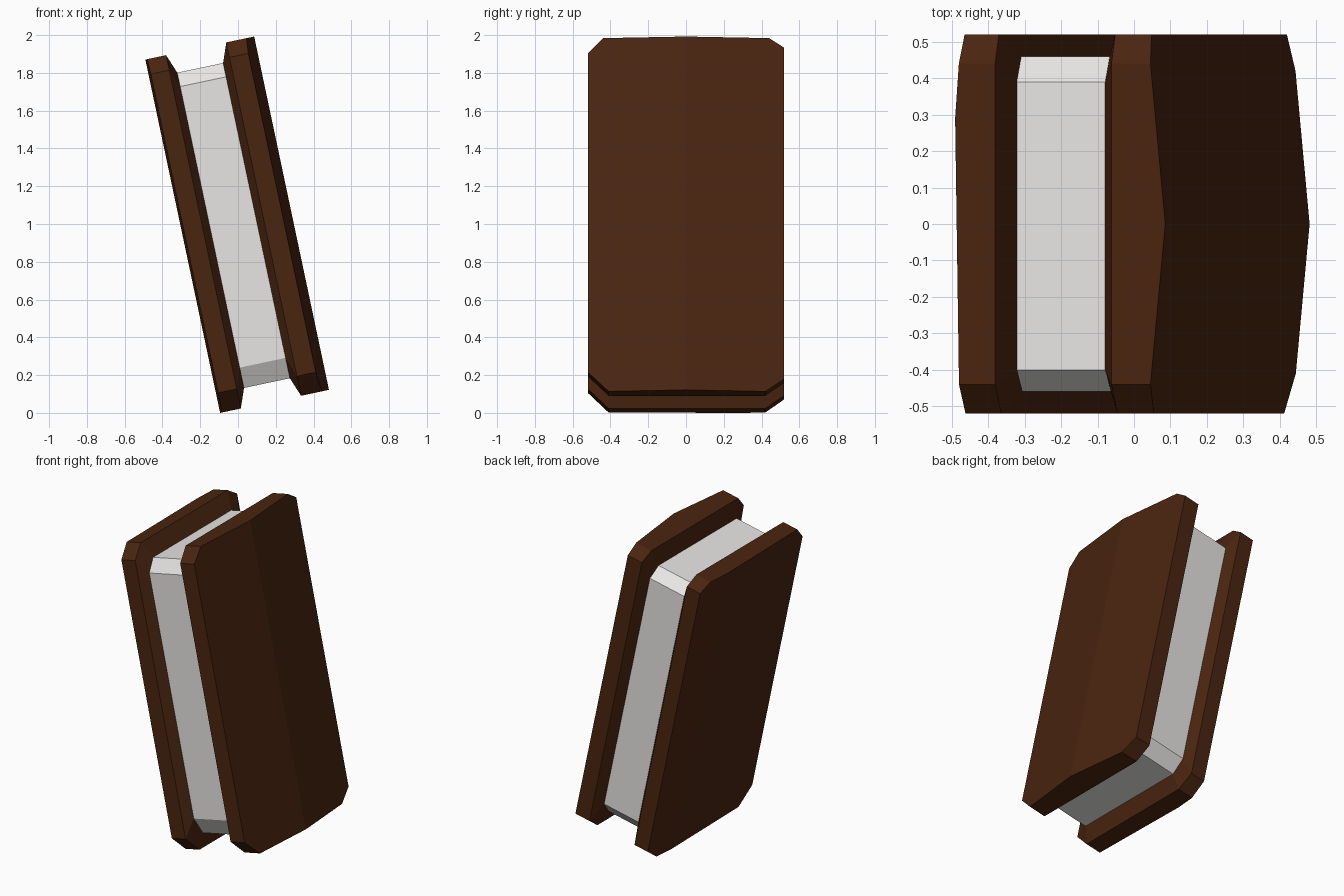
import bpy, bmesh, math

if "Cube" in bpy.data.objects:
    bpy.data.objects.remove(bpy.data.objects["Cube"])

TILT = math.radians(11.95)
C, S = math.cos(TILT), math.sin(TILT)


def material(name, rgb):
    m = bpy.data.materials.new(name)
    m.diffuse_color = (*rgb, 1)
    m.use_nodes = True
    m.node_tree.nodes["Principled BSDF"].inputs["Base Color"].default_value = m.diffuse_color
    return m


brown = material("chocolate brown", (0.068, 0.018, 0.005))
cream = material("cream white", (0.80, 0.79, 0.775))


def place(v, y, u):
    """Leaning frame: v across the sandwich, u along its length."""
    return (C * v - S * u, y, 1.0 + C * u + S * v)


def outline(half, top, bottom, crease, cf, cb, uf, ub):
    """Cut-corner rectangle in (y, u); cf/cb are corner sizes in y, uf/ub in u,
    each given as (top, bottom) for the front and back corners."""
    return [(-half, bottom + uf[1]), (-half, top - uf[0]), (-half + cf[0], top),
            (crease, top), (half - cb[0], top), (half, top - ub[0]),
            (half, bottom + ub[1]), (half - cb[1], bottom), (crease, bottom),
            (-half + cf[1], bottom)]


def loft(name, loops, mat):
    """Skin a stack of loops; both caps are split along the crease."""
    bm = bmesh.new()
    rings = [[bm.verts.new(place(*p)) for p in loop] for loop in loops]
    for a, b in zip(rings, rings[1:]):
        n = len(a)
        for i in range(n):
            j = (i + 1) % n
            bm.faces.new((a[i], a[j], b[j], b[i]))
    for r in (rings[0], rings[-1]):
        bm.faces.new([r[i] for i in (8, 9, 0, 1, 2, 3)])
        bm.faces.new([r[i] for i in (3, 4, 5, 6, 7, 8)])
    bmesh.ops.recalc_face_normals(bm, faces=bm.faces)
    me = bpy.data.meshes.new(name)
    bm.to_mesh(me)
    bm.free()
    me.materials.append(mat)
    ob = bpy.data.objects.new(name, me)
    bpy.context.collection.objects.link(ob)
    return ob


def wafer(name, crease, v_crease, v_front, v_back, v_edge, v_inner):
    rim = outline(0.52, 0.961, -0.951, crease, (0.08, 0.11), (0.08, 0.10),
                  (0.081, 0.106), (0.05, 0.07))

    def outer(y):
        # outer face slopes from the crease to the front and back edges
        if y < crease:
            return v_crease + (v_front - v_crease) * (crease - y) / (crease + 0.52)
        return v_crease + (v_back - v_crease) * (y - crease) / (0.52 - crease)

    core = filling_outline(crease)
    return loft(name, [[(outer(y), y, u) for y, u in rim],
                       [(v_edge, y, u) for y, u in rim],
                       [(v_inner, y, u) for y, u in core]], brown)


def filling_outline(crease):
    return outline(0.46, 0.858, -0.848, crease, (0.06, 0.06), (0.07, 0.07),
                   (0.075, 0.11), (0.06, 0.08))


# Filling between the wafers
mid = filling_outline(0.0)
parts = [loft("cream_filling", [[(v, y, u) for y, u in mid] for v in (-0.147, 0.101)], cream)]

# Two wafers with bevelled inner sides
parts.append(wafer("left_wafer", 0.29, -0.298, -0.286, -0.282, -0.186, -0.147))
parts.append(wafer("right_wafer", 0.0, 0.291, 0.242, 0.242, 0.140, 0.101))

# Rest on the ground
low = min(v.co.z for o in parts for v in o.data.vertices)
for o in parts:
    for v in o.data.vertices:
        v.co.z -= low
